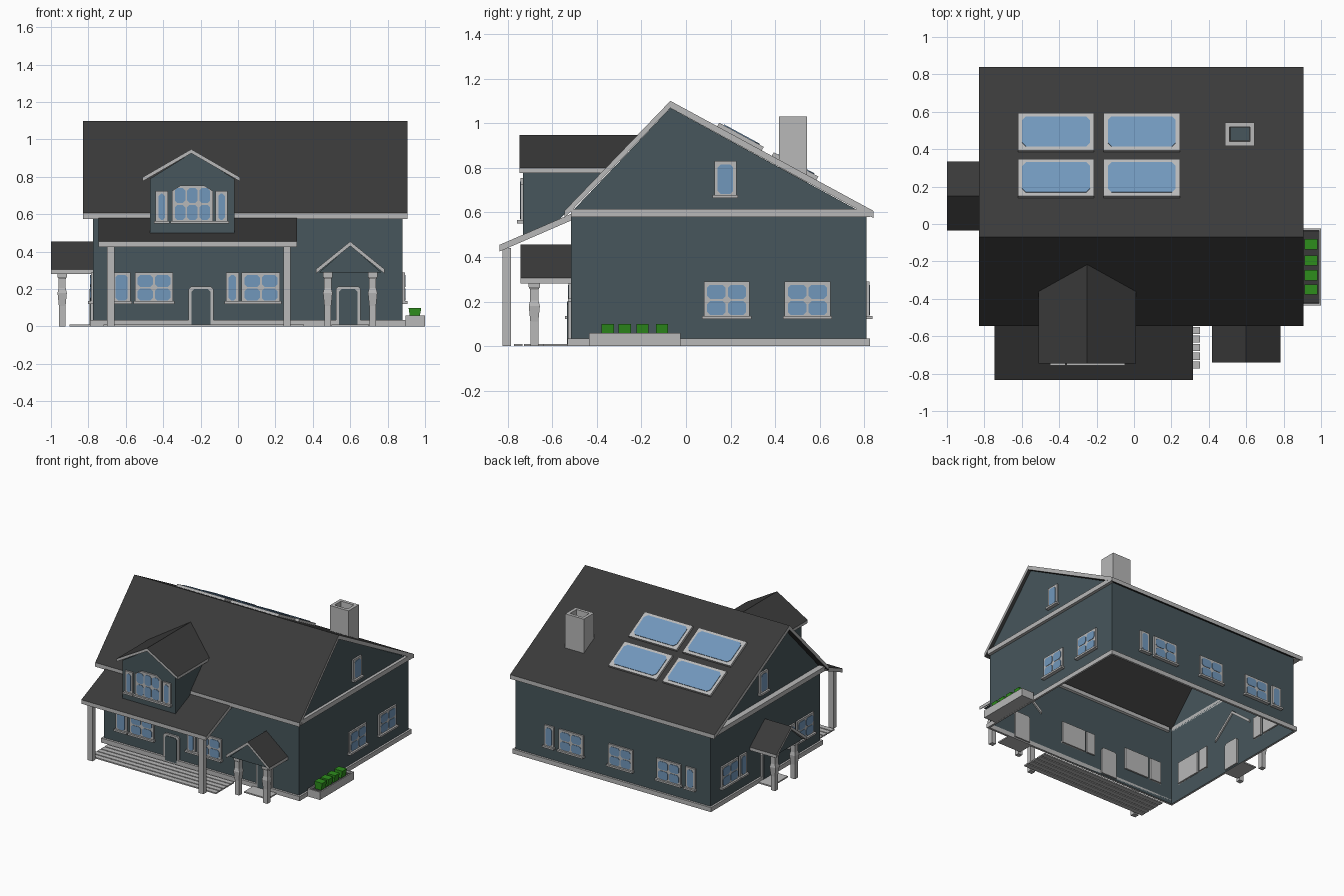
import bpy, bmesh
from mathutils import Vector as V

if "Cube" in bpy.data.objects:
    bpy.data.objects.remove(bpy.data.objects["Cube"])


def material(name, rgb):
    m = bpy.data.materials.new(name)
    m.diffuse_color = (*rgb, 1)
    m.use_nodes = True
    m.node_tree.nodes["Principled BSDF"].inputs["Base Color"].default_value = m.diffuse_color
    return m


WALL = material("slate wall", (0.063, 0.093, 0.106))
ROOF = material("dark roof", (0.042, 0.042, 0.042))
TRIM = material("light trim", (0.48, 0.48, 0.48))
GLASS = material("blue glass", (0.165, 0.31, 0.50))
LEAF = material("green plant", (0.027, 0.27, 0.012))


def prism(name, pts, vec, mat, mat2=None, rule=None, drop=None, cuts=()):
    """Extrude a polygon along vec; mat2 on faces where rule(normal); drop(normal) deletes faces."""
    bm = bmesh.new()
    pts, vec = [V(p) for p in pts], V(vec)
    a = [bm.verts.new(p) for p in pts]
    b = [bm.verts.new(p + vec) for p in pts]
    bm.faces.new(a)
    bm.faces.new(b)
    for i in range(len(a)):
        j = (i + 1) % len(a)
        bm.faces.new((a[i], a[j], b[j], b[i]))
    bmesh.ops.recalc_face_normals(bm, faces=bm.faces)
    bm.normal_update()
    for f in bm.faces:
        f.material_index = 1 if rule and rule(f.normal) else 0
    if drop:
        bmesh.ops.delete(bm, geom=[f for f in bm.faces if drop(f.normal)], context='FACES')
    for co, no in cuts:
        bmesh.ops.bisect_plane(bm, geom=bm.verts[:] + bm.edges[:] + bm.faces[:],
                               plane_co=co, plane_no=no, clear_inner=True)
    return finish(name, bm, mat, mat2)


def finish(name, bm, *mats):
    me = bpy.data.meshes.new(name)
    bm.to_mesh(me)
    bm.free()
    for m in mats:
        if m:
            me.materials.append(m)
    ob = bpy.data.objects.new(name, me)
    bpy.context.collection.objects.link(ob)
    return ob


def box(name, x0, x1, y0, y1, z0, z1, mat):
    return prism(name, [(x0, y0, z0), (x1, y0, z0), (x1, y1, z0), (x0, y1, z0)], (0, 0, z1 - z0), mat)


def vee(e0, top, e1, t):
    """Inverted-V roof section of vertical thickness t."""
    p = [e0, top, e1]
    return p + [(u, z - t) for u, z in reversed(p)]


def octagon(u0, u1, v0, v1, c):
    return [(u0 + c, v0), (u1 - c, v0), (u1, v0 + c), (u1, v1 - c),
            (u1 - c, v1), (u0 + c, v1), (u0, v1 - c), (u0, v0 + c)]


# Wall frames: map (along, outward, height) to world space
FRONT = lambda u, d, z: V((u, -0.515 - d, z))
BACK = lambda u, d, z: V((u, 0.81 + d, z))
RIGHT = lambda u, d, z: V((0.88 + d, u, z))
LEFT = lambda u, d, z: V((-0.775 - d, u, z))
DORMER = lambda u, d, z: V((u, -0.73 - d, z))


def plate(name, wall, poly, d0, d1, mat, **kw):
    return prism(name, [wall(u, d0, z) for u, z in poly], wall(0, d1, 0) - wall(0, d0, 0), mat, **kw)


def rect(u0, u1, z0, z1):
    return [(u0, z0), (u1, z0), (u1, z1), (u0, z1)]


def window(wall, u0, u1, z0, z1, cols, rows, arch=0.0):
    """Frame board, chamfered panes and sill."""
    c = arch
    plate("window_frame", wall, [(u0, z0), (u1, z0), (u1, z1 - c), (u1 - 1.6 * c, z1),
                                 (u0 + 1.6 * c, z1), (u0, z1 - c)] if c else rect(u0, u1, z0, z1),
          -0.012, 0.012, TRIM)
    e, g = 0.015, 0.01
    w = (u1 - u0 - 2 * e - g * (cols - 1)) / cols
    h = (z1 - z0 - 2 * e - g * (rows - 1)) / rows
    for i in range(cols):
        for j in range(rows):
            a, b = u0 + e + i * (w + g), z0 + e + j * (h + g)
            plate("window_pane", wall, octagon(a, a + w, b, b + h, 0.013), 0.012, 0.015, GLASS)
    plate("window_sill", wall, rect(u0 - 0.008, u1 + 0.008, z0 - 0.004, z0 + 0.01), 0, 0.027, TRIM)


def double(wall, u0):
    window(wall, u0, u0 + 0.205, 0.125, 0.29, 2, 2)


def single(wall, u0, w=0.08):
    window(wall, u0, u0 + w, 0.125, 0.29, 1, 1)


def door(wall, u):
    for name, hw, top, d0, d1, m in (("door_frame", 0.066, 0.215, -0.012, 0.014, TRIM),
                                     ("door_leaf", 0.05, 0.2, 0.014, 0.018, WALL)):
        c = 0.014
        plate(name, wall, [(u - hw, 0.01), (u + hw, 0.01), (u + hw, top - c), (u + hw - c, top),
                           (u - hw + c, top), (u - hw, top - c)], d0, d1, m)


# House walls, open below and under the roof
plate("house_walls", LEFT, [(-0.515, 0), (-0.515, 0.6), (-0.07, 1.068), (0.81, 0.588), (0.81, 0)],
      0, -1.655, WALL, drop=lambda n: abs(n.z) > 0.1)

# Base trim ring and gable bands
for y0, y1 in ((-0.532, -0.515), (0.81, 0.826)):
    box("base_trim", -0.79, 0.895, y0, y1, 0, 0.034, TRIM)
for x0, x1, b0, b1 in ((-0.79, -0.775, -0.82, -0.775), (0.88, 0.895, 0.88, 0.903)):
    box("base_trim_side", x0, x1, -0.515, 0.81, 0, 0.034, TRIM)
    box("gable_band", b0, b1, -0.515, 0.825, 0.58, 0.615, TRIM)

# Main roof: dark slopes, light edges
slope = lambda n: 0.2 < abs(n.z)
prism("main_roof", [(-0.83, y, z) for y, z in vee((-0.545, 0.607), (-0.07, 1.1), (0.84, 0.607), 0.032)],
      (1.735, 0, 0), TRIM, ROOF, slope)

# Porch roof, posts and floor boards
prism("porch_roof", [(-0.745, -0.835, 0.455), (-0.745, -0.5, 0.6), (-0.745, -0.5, 0.57), (-0.745, -0.835, 0.425)],
      (1.06, 0, 0), TRIM, ROOF, lambda n: n.z > 0.2)
for x in (-0.68, 0.262):
    box("porch_post", x - 0.02, x + 0.02, -0.822, -0.785, 0, 0.44, TRIM)
for i in range(5):
    y = -0.772 + i * 0.046
    box("porch_board", -0.72, 0.352, y, y + 0.038, 0, 0.01, TRIM)

# Dormer, trimmed where it meets the roofs
main_cut = (V((0, -0.07, 1.085)), V((0, -1.038, 1)))
porch_cut = (V((0, -0.835, 0.445)), V((0, -0.433, 1)))
plate("dormer_walls", DORMER, [(-0.47, 0.4), (-0.47, 0.79), (-0.245, 0.93), (-0.02, 0.79), (-0.02, 0.4)],
      0, -0.6, WALL, cuts=(main_cut, porch_cut))
plate("dormer_roof", DORMER, vee((-0.51, 0.798), (-0.25, 0.948), (0.01, 0.798), 0.022),
      0.017, -0.6, TRIM, mat2=ROOF, rule=lambda n: n.z > 0.2, cuts=(main_cut,))
window(DORMER, -0.353, -0.135, 0.555, 0.755, 3, 2, 0.03)
window(DORMER, -0.44, -0.375, 0.555, 0.725, 1, 1)
window(DORMER, -0.12, -0.055, 0.555, 0.725, 1, 1)


# Small gabled porticos at the front and left doors
def post(at):
    bm = bmesh.new()
    rings = []
    for z, r in ((0, 0.018), (0.11, 0.018), (0.18, 0.025), (0.205, 0.019), (0.255, 0.019),
                 (0.265, 0.025), (0.295, 0.025)):
        rings.append([bm.verts.new(at + V((sx * r, sy * r, z)))
                      for sx, sy in ((-1, -1), (1, -1), (1, 1), (-1, 1))])
    for a, b in zip(rings, rings[1:]):
        for i in range(4):
            bm.faces.new((a[i], a[i - 3], b[i - 3], b[i]))
    bm.faces.new(rings[0][::-1])
    bm.faces.new(rings[-1])
    bmesh.ops.recalc_face_normals(bm, faces=bm.faces)
    finish("portico_post", bm, TRIM)


for wall, c in ((FRONT, 0.6), (LEFT, 0.15)):
    plate("portico_roof", wall, vee((c - 0.184, 0.306), (c, 0.455), (c + 0.184, 0.306), 0.024),
          -0.01, 0.226, TRIM, mat2=ROOF, rule=lambda n: n.z > 0.2)
    plate("portico_gable", wall, [(c - 0.165, 0.29), (c, 0.435), (c + 0.165, 0.29)], 0, 0.205, WALL)
    for s in (-1, 1):
        post(wall(c + s * 0.12, 0.165, 0))
    plate("portico_step", wall, rect(c - 0.1, c + 0.1, 0, 0.01), 0.015, 0.125, TRIM)
    door(wall, c - 0.01)
door(FRONT, -0.198)

# Windows on every side
for u in (-0.552, 0.02):
    double(FRONT, u)
single(FRONT, -0.67, 0.095)
single(FRONT, -0.065, 0.07)
for u in (0.08, 0.442):
    double(RIGHT, u)
for u in (0.3, -0.12, -0.53):
    double(BACK, u)
for u in (0.548, -0.65):
    single(BACK, u)
for u in (-0.43, 0.485):
    double(LEFT, u)
for u in (-0.205, 0.385):
    single(LEFT, u)
for wall in (LEFT, RIGHT):
    window(wall, 0.127, 0.226, 0.668, 0.83, 1, 1)

# Roof panels on the back slope
n = V((0, 0.476, 0.879))
on_roof = lambda x, y, h: V((x, y, 1.1 - (y + 0.07) * 0.5418)) + n * h
for x in (-0.62, -0.162):
    for y in (0.14, 0.385):
        prism("roof_panel_frame", [on_roof(u, v, 0) for u, v in
                                   ((x, y), (x + 0.407, y), (x + 0.407, y + 0.2), (x, y + 0.2))], n * 0.018, TRIM)
        prism("roof_panel_glass", [on_roof(u, v, 0.018) for u, v in
                                   octagon(x + 0.022, x + 0.385, y + 0.02, y + 0.18, 0.02)], n * 0.004, GLASS)


def hollow_top(ob, rim, step, depth, mat):
    """Sink the top face of a box and colour its floor."""
    ob.data.materials.append(mat)
    bm = bmesh.new()
    bm.from_mesh(ob.data)
    top = max(bm.faces, key=lambda f: f.calc_center_median().z)
    bmesh.ops.inset_individual(bm, faces=[top], thickness=rim)
    bmesh.ops.inset_individual(bm, faces=[top], thickness=step, depth=-depth)
    top.material_index = 1
    bm.to_mesh(ob.data)
    bm.free()


# Chimney
hollow_top(box("chimney", 0.487, 0.645, 0.417, 0.543, 0.72, 1.03, TRIM), 0.034, 0.006, 0.06, WALL)

# Planter with four clipped plants
hollow_top(box("planter", 0.896, 1.0, -0.435, -0.025, 0, 0.06, TRIM), 0.014, 0.002, 0.015, ROOF)
for y in (-0.353, -0.277, -0.198, -0.11):
    prism("plant", [(0.92, y - 0.025, 0.045), (0.97, y - 0.025, 0.045),
                    (0.98, y - 0.025, 0.1), (0.912, y - 0.025, 0.1)], (0, 0.055, 0), LEAF)
